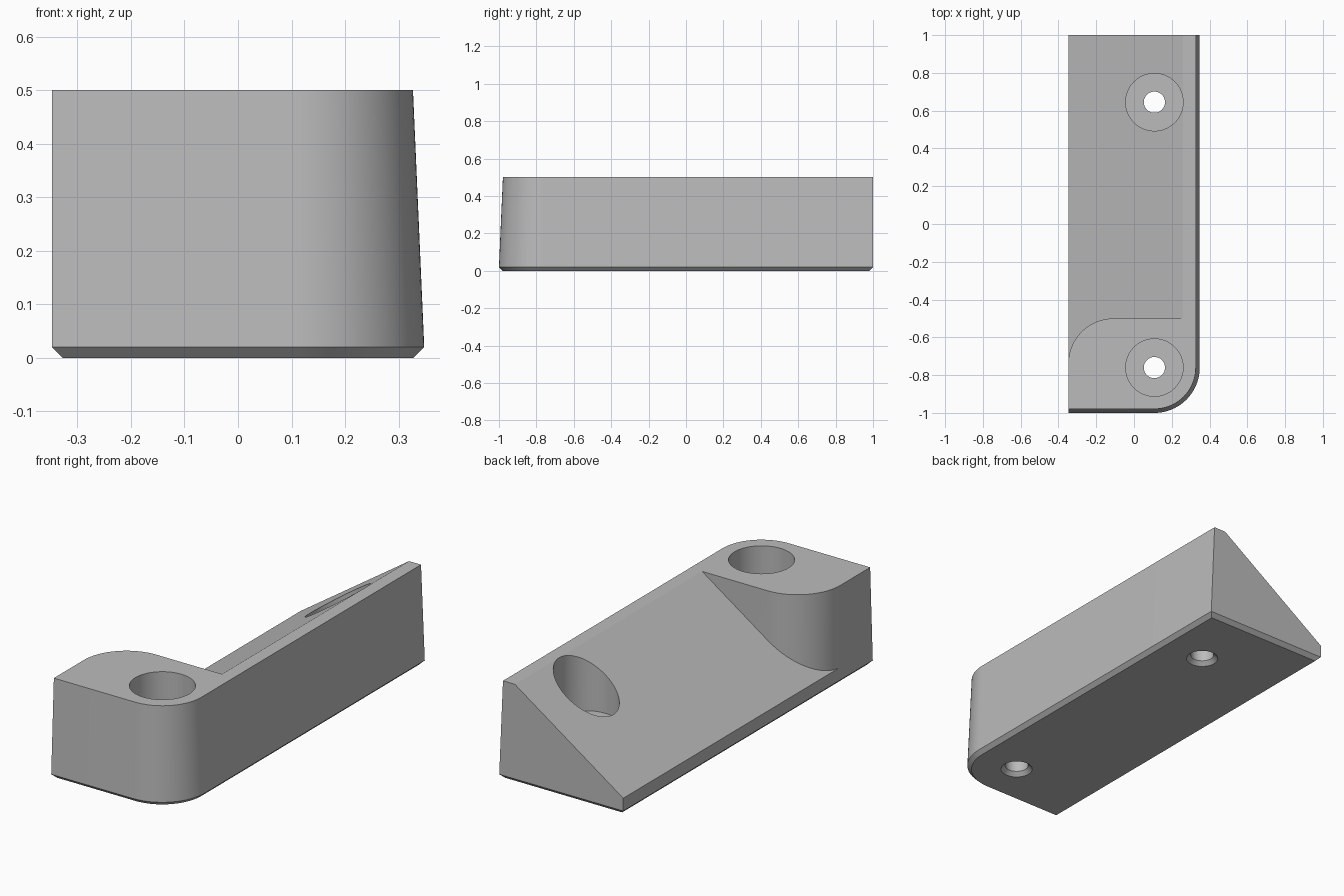
import bpy, bmesh
from math import sin, cos, pi, radians

if "Cube" in bpy.data.objects:
    bpy.data.objects.remove(bpy.data.objects["Cube"], do_unlink=True)

grey = bpy.data.materials.new("plain grey")
grey.use_nodes = True
grey.diffuse_color = (0.5, 0.5, 0.5, 1)
grey.node_tree.nodes["Principled BSDF"].inputs["Base Color"].default_value = (0.5, 0.5, 0.5, 1)


def arc(cx, cy, r, start, end, steps=20):
    angles = [radians(start + (end - start) * i / steps) for i in range(steps + 1)]
    return [(cx + r * cos(a), cy + r * sin(a)) for a in angles]


def loft(name, rings):
    """Closed solid through matching rings of 3D points."""
    bm = bmesh.new()
    loops = [[bm.verts.new(p) for p in ring] for ring in rings]
    n = len(loops[0])
    for low, high in zip(loops, loops[1:]):
        for i in range(n):
            j = (i + 1) % n
            bm.faces.new((low[i], low[j], high[j], high[i]))
    bm.faces.new(loops[0])
    bm.faces.new(loops[-1])
    bmesh.ops.recalc_face_normals(bm, faces=bm.faces)
    mesh = bpy.data.meshes.new(name)
    bm.to_mesh(mesh)
    bm.free()
    mesh.materials.append(grey)
    obj = bpy.data.objects.new(name, mesh)
    bpy.context.collection.objects.link(obj)
    return obj


def subtract(target, cutter):
    mod = target.modifiers.new("cut", 'BOOLEAN')
    mod.operation = 'DIFFERENCE'
    mod.solver = 'EXACT'
    mod.object = cutter
    bpy.context.view_layer.objects.active = target
    bpy.ops.object.modifier_apply(modifier=mod.name)
    bpy.data.objects.remove(cutter, do_unlink=True)


# Block outline: one rounded corner, drafted on the front and right
HALF, CORNER = 0.348, 0.24
PIN_X = HALF - CORNER


def outline(z, plain, drafted):
    pts = [(-HALF + plain, 1 - plain), (-HALF + plain, -1 + drafted)]
    pts += arc(PIN_X, -1 + CORNER, CORNER - drafted, -90, 0)
    pts.append((HALF - drafted, 1 - plain))
    return [(x, y, z) for x, y in pts]


body = loft("bracket_body", [outline(0, 0.02, 0.02), outline(0.02, 0, 0), outline(0.5, 0, 0.021)])

# Sloping cut that leaves a round-cornered boss at the front
slope = [(-0.5, -0.019), (0.4065, 0.6), (-0.5, 0.6)]
wedge = loft("slope_cutter", [[(x, y, z) for x, z in slope] for y in (-1.1, 1.1)])
plan = [(-0.6, -1.2), (-0.6, -0.74)] + arc(-HALF + 0.24, -0.74, 0.24, 180, 90)
plan += [(0.6, -0.5), (0.6, -1.2)]
boss = loft("boss_keeper", [[(x, y, z) for x, y in plan] for z in (-0.2, 0.8)])
subtract(wedge, boss)
subtract(body, wedge)

# Counterbored screw holes with a chamfered lower rim
bore = [(-0.01, 0.086), (0.02, 0.056), (0.2, 0.056), (0.2, 0.152), (0.6, 0.152)]
for y in (-0.76, 0.645):
    rings = [[(px, py, z) for px, py in arc(PIN_X, y, r, 0, 360, 64)[:-1]] for z, r in bore]
    subtract(body, loft("hole_cutter", rings))

bpy.ops.object.select_all(action='DESELECT')
body.select_set(True)
bpy.context.view_layer.objects.active = body
bpy.ops.object.shade_smooth_by_angle(angle=radians(30))
